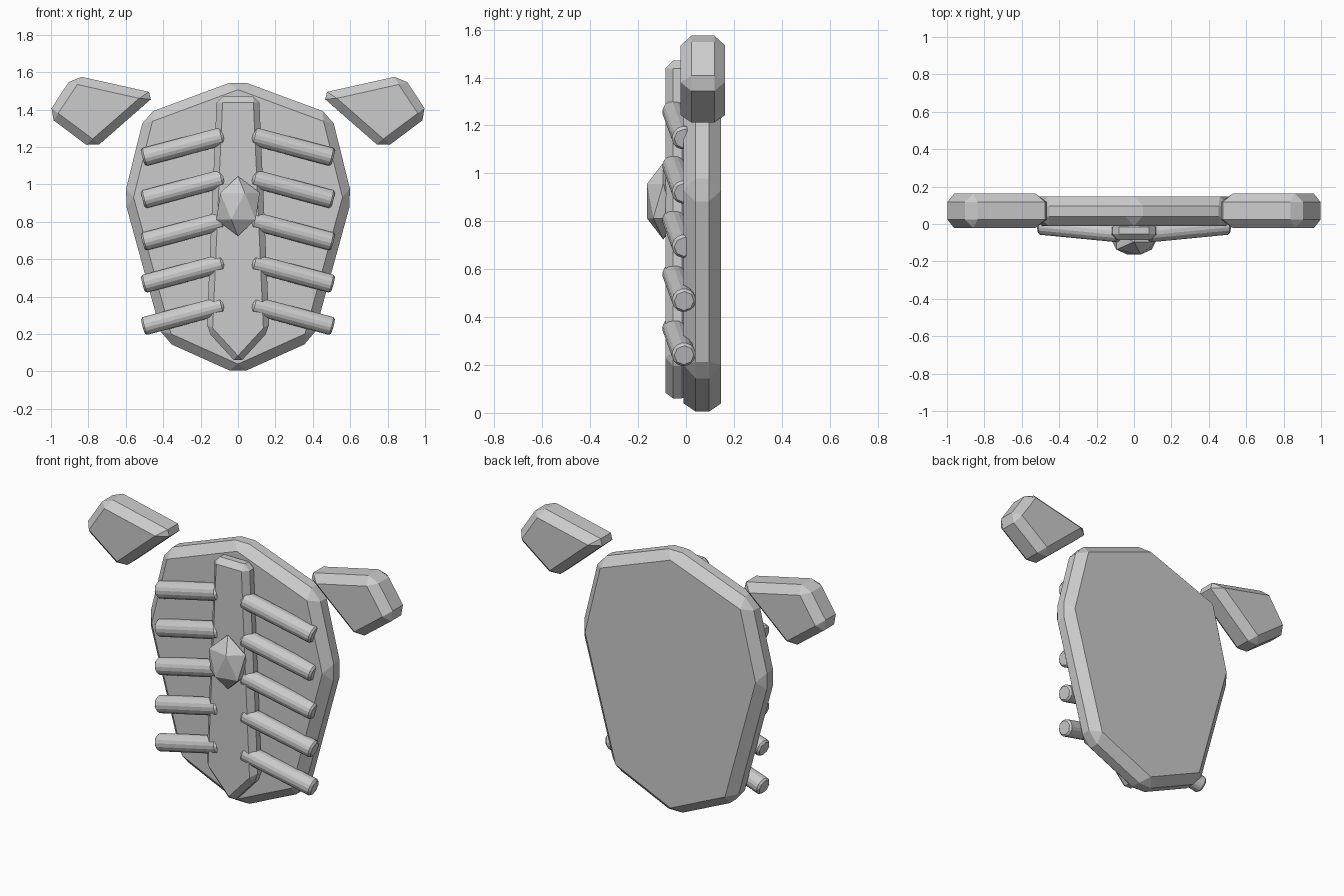
import bpy
import bmesh
from mathutils import Vector

cube = bpy.data.objects.get("Cube")
if cube:
    bpy.data.objects.remove(cube)

grey = bpy.data.materials.new("stone grey")
grey.use_nodes = True
colour = (0.6, 0.6, 0.6, 1)
grey.diffuse_color = colour
grey.node_tree.nodes["Principled BSDF"].inputs["Base Color"].default_value = colour


def add_part(name, bm, bevel=0):
    bmesh.ops.recalc_face_normals(bm, faces=bm.faces)
    mesh = bpy.data.meshes.new(name)
    bm.to_mesh(mesh)
    bm.free()
    mesh.materials.append(grey)
    obj = bpy.data.objects.new(name, mesh)
    bpy.context.collection.objects.link(obj)
    if bevel:
        mod = obj.modifiers.new("chamfer", 'BEVEL')
        mod.width = bevel
        mod.segments = 1
        mod.limit_method = 'ANGLE'
        mod.angle_limit = 0.1
    return obj


def slab(name, outline, front, back, bevel):
    """Extrude an x-z outline from front to back and chamfer it."""
    bm = bmesh.new()
    face = bm.faces.new([bm.verts.new((x, front, z)) for x, z in outline])
    geo = bmesh.ops.extrude_face_region(bm, geom=[face])["geom"]
    verts = [g for g in geo if isinstance(g, bmesh.types.BMVert)]
    bmesh.ops.translate(bm, verts=verts, vec=(0, back - front, 0))
    return add_part(name, bm, bevel)


def mirrored(half):
    """Complete a half outline, given from top to bottom, across x = 0."""
    return half + [(-x, z) for x, z in reversed(half) if x > 0]


def rib(name, inner, outer, radius):
    axis = outer - inner
    bm = bmesh.new()
    bmesh.ops.create_cone(bm, cap_ends=True, segments=8, radius1=radius,
                          radius2=radius, depth=axis.length)
    turn = axis.to_track_quat('Z', 'Y').to_matrix().to_4x4()
    bm.transform(turn)
    bmesh.ops.translate(bm, verts=bm.verts, vec=(inner + outer) / 2)
    return add_part(name, bm, 0.011)


# Chest plate and breastbone
slab("chest_plate", mirrored([(0, 1.56), (0.5, 1.375), (0.61, 0.93),
                              (0.4, 0.165), (0, -0.015)]), -0.01, 0.147, 0.05)
slab("breastbone", mirrored([(0.113, 1.47), (0.168, 0.22), (0, 0.037)]),
     -0.086, 0.015, 0.032)

# Ribs and shoulder pads on both sides
pad = [(0.432, 1.485), (0.88, 1.585), (1.022, 1.37), (0.775, 1.185)]
for side, label in ((1, "left"), (-1, "right")):
    for i in range(5):
        z = 1.145 - i * 0.226
        rib(f"{label}_rib_{i + 1}", Vector((side * 0.075, -0.05, z + 0.115)),
            Vector((side * 0.507, -0.008, z)), 0.053)
    slab(f"{label}_shoulder_pad", [(side * x, z) for x, z in pad],
         -0.022, 0.163, 0.045)

# Faceted gem
bm = bmesh.new()
bmesh.ops.create_icosphere(bm, subdivisions=1, radius=1)
bmesh.ops.scale(bm, verts=bm.verts, vec=(0.13, 0.08, 0.16))
bmesh.ops.translate(bm, verts=bm.verts, vec=(0, -0.095, 0.884))
add_part("chest_gem", bm)
